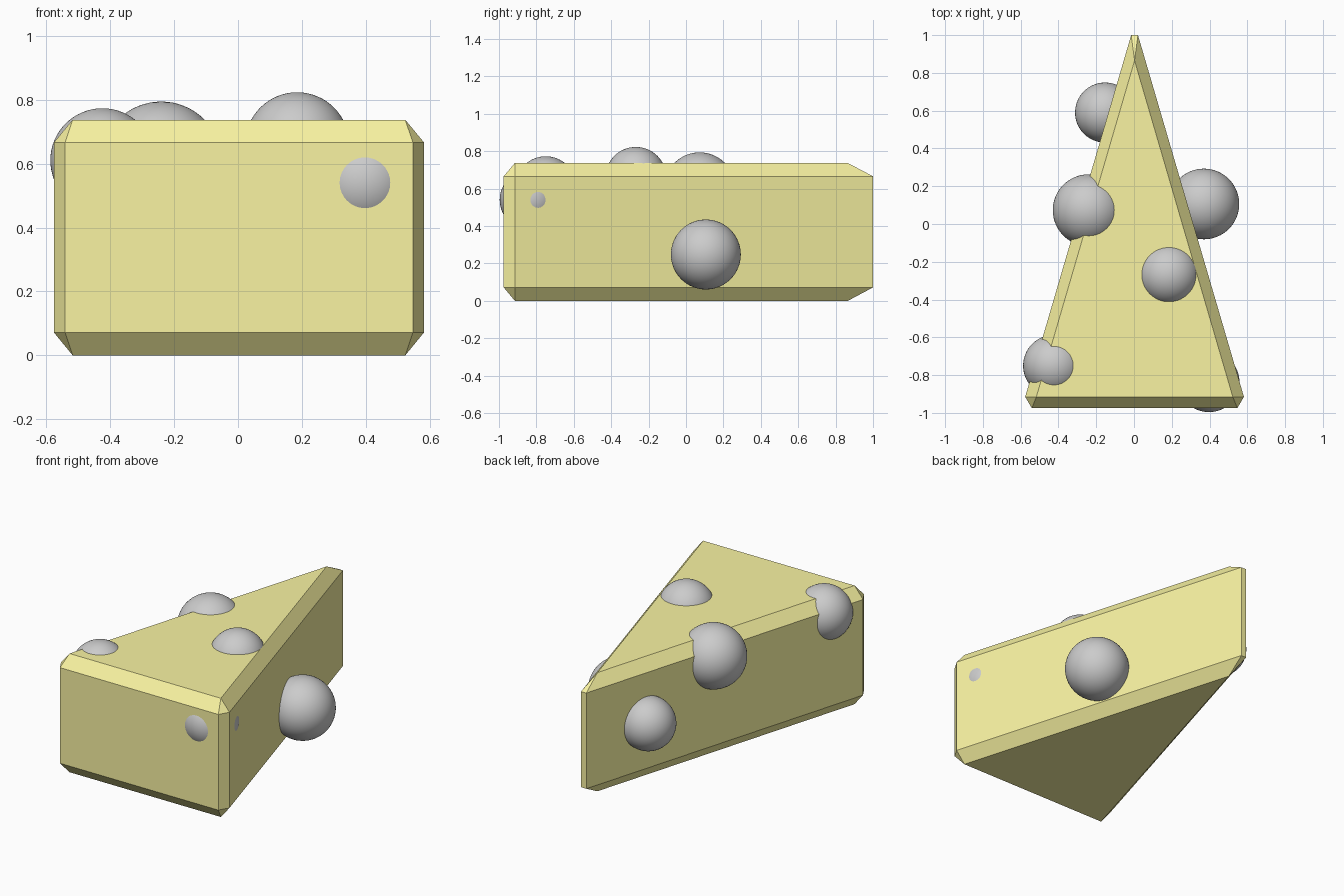
import bpy, bmesh, math

if "Cube" in bpy.data.objects:
    bpy.data.objects.remove(bpy.data.objects["Cube"])

# Heights of the base, lower chamfer, upper chamfer and top
Z_BASE, Z_LOW, Z_HIGH, Z_TOP = 0.0, 0.072, 0.666, 0.737
CX = 0.003

# Wedge outline (clipped corners) and inset top/bottom triangle
outline = [(0.544, -0.975), (0.579, -0.915), (0.018, 1.0)]
outline += [(-x, y) for x, y in outline]
cap = [(0.520, -0.915), (-0.520, -0.915), (0.0, 0.865)]

# Chamfered wedge body
bm = bmesh.new()
for ring, heights in ((outline, (Z_LOW, Z_HIGH)), (cap, (Z_BASE, Z_TOP))):
    for z in heights:
        for x, y in ring:
            bm.verts.new((x + CX, y, z))
bmesh.ops.convex_hull(bm, input=bm.verts[:])
bmesh.ops.dissolve_limit(bm, angle_limit=math.radians(2),
                         verts=bm.verts[:], edges=bm.edges[:])
bmesh.ops.recalc_face_normals(bm, faces=bm.faces[:])
mesh = bpy.data.meshes.new("cheese_wedge")
bm.to_mesh(mesh)
bm.free()
wedge = bpy.data.objects.new("cheese_wedge", mesh)
bpy.context.collection.objects.link(wedge)
yellow = bpy.data.materials.new("cheese_yellow")
yellow.diffuse_color = (0.95, 0.9, 0.36, 1.0)
yellow.use_nodes = True
yellow.node_tree.nodes["Principled BSDF"].inputs["Base Color"].default_value = yellow.diffuse_color
mesh.materials.append(yellow)


# Balls half sunk into the wedge
def ball(name, centre, radius):
    bpy.ops.mesh.primitive_uv_sphere_add(segments=64, ring_count=32,
                                         radius=radius, location=centre)
    bpy.context.object.name = name
    bpy.ops.object.shade_smooth()


ball("right_side_ball", (0.37, 0.106, 0.248), 0.187)
ball("left_back_ball", (-0.153, 0.59, 0.36), 0.159)
ball("left_middle_ball", (-0.24, 0.073, 0.604), 0.190)
ball("left_front_ball", (-0.424, -0.75, 0.610), 0.163)
ball("top_ball", (0.185, -0.268, 0.660), 0.163)
ball("front_right_ball", (0.397, -0.835, 0.540), 0.161)
